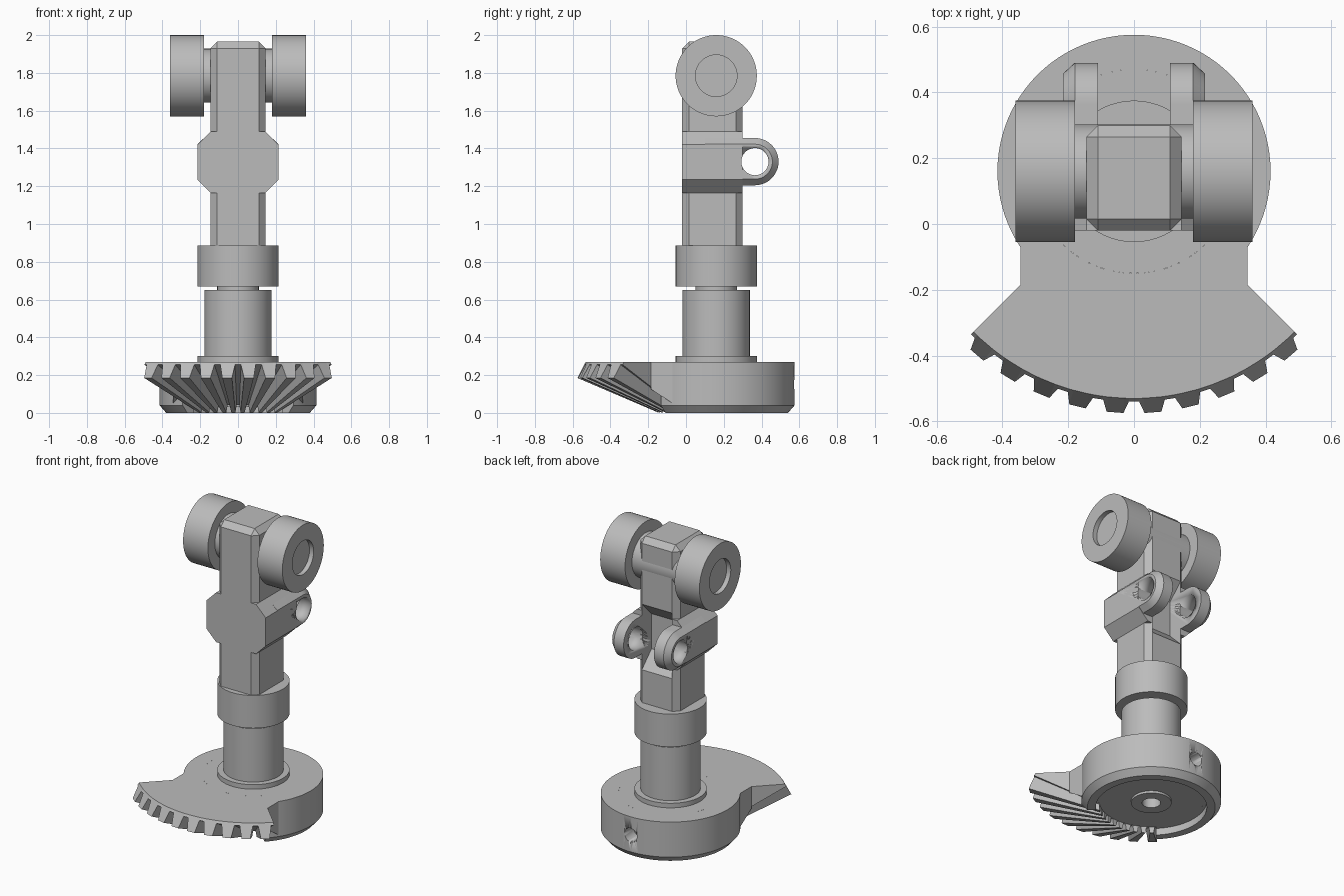
import bpy, bmesh, math
from mathutils import Matrix, Vector

if "Cube" in bpy.data.objects:
    bpy.data.objects.remove(bpy.data.objects["Cube"])

CY = 0.16  # y of the column axis
grey = bpy.data.materials.new("plain_grey")
grey.diffuse_color = (0.5, 0.5, 0.5, 1)
grey.use_nodes = True
grey.node_tree.nodes["Principled BSDF"].inputs["Base Color"].default_value = grey.diffuse_color


def finish(name, bm, smooth=True):
    bmesh.ops.remove_doubles(bm, verts=bm.verts, dist=1e-5)
    bmesh.ops.recalc_face_normals(bm, faces=bm.faces)
    me = bpy.data.meshes.new(name)
    bm.to_mesh(me)
    bm.free()
    me.materials.append(grey)
    ob = bpy.data.objects.new(name, me)
    bpy.context.collection.objects.link(ob)
    bpy.ops.object.select_all(action='DESELECT')
    ob.select_set(True)
    bpy.context.view_layer.objects.active = ob
    if smooth:
        bpy.ops.object.shade_smooth_by_angle(angle=math.radians(25))
    return ob


def loft(name, rings, closed=False, smooth=True):
    """Skin between equal-length closed rings; cap the ends unless closed."""
    bm = bmesh.new()
    vs = [[bm.verts.new(p) for p in r] for r in rings]
    pairs = list(zip(vs, vs[1:]))
    if closed:
        pairs.append((vs[-1], vs[0]))
    else:
        bm.faces.new(vs[0])
        bm.faces.new(vs[-1])
    for a, b in pairs:
        for i in range(len(a)):
            j = (i + 1) % len(a)
            bm.faces.new((a[i], a[j], b[j], b[i]))
    return finish(name, bm, smooth)


def polar(deg, r, z):
    """Point around the column axis; angle 0 is the front."""
    a = math.radians(deg)
    return (r * math.sin(a), CY - r * math.cos(a), z)


def revolve(name, prof, start=0, sweep=360, n=72):
    full = sweep == 360
    angles = [start + sweep * i / n for i in range(n if full else n + 1)]
    return loft(name, [[polar(a, r, z) for r, z in prof] for a in angles], full)


def cylinder(name, centre, r, length, axis, n=48):
    bm = bmesh.new()
    rot = Vector((0, 0, 1)).rotation_difference(Vector(axis)).to_matrix().to_4x4()
    bmesh.ops.create_cone(bm, cap_ends=True, segments=n, radius1=r, radius2=r,
                          depth=length, matrix=Matrix.Translation(centre) @ rot)
    return finish(name, bm)


def cut(ob, *cutters):
    bpy.context.view_layer.objects.active = ob
    for c in cutters:
        m = ob.modifiers.new("cut", 'BOOLEAN')
        m.operation, m.solver, m.object = 'DIFFERENCE', 'EXACT', c
        bpy.ops.object.modifier_apply(modifier=m.name)


# Base hub with underside boss and blind centre hole
revolve("base_hub", [(0, .27), (.31, .27), (.31, .045), (.12, .045), (.12, .03),
                     (.055, .03), (.055, .15), (0, .15)])
# Base rim, open at the front where the gear sector sits
rim = revolve("base_rim", [(.31, .27), (.415, .27), (.415, .04), (.38, 0),
                           (.33, 0), (.33, .045), (.31, .045)], 45, 270)
set_hole = cylinder("set_hole_cutter", (0, CY + .415, .15), .045, .19, (0, 1, 0))
cut(rim, set_hole)

# Bevel gear sector: tooth outline on the back cone, tapering to an apex
APEX, ROOT, TIP, INNER = -.13, (.70, .255), (.735, .185), .31


def gear_section(deg, outer):
    r, z = outer
    zi = APEX + (z - APEX) * INNER / r
    return [polar(deg, .69, .27), polar(deg, r, z),
            polar(deg, INNER, zi), polar(deg, INNER, .27)]


sections = [gear_section(-45, ROOT)]
for i in range(10):
    mid = -40.5 + 9 * i
    for off, pt in ((-3.2, ROOT), (-2, TIP), (2, TIP), (3.2, ROOT)):
        sections.append(gear_section(mid + off, pt))
sections.append(gear_section(45, ROOT))
loft("gear_sector", sections, smooth=False)

# Straight cheeks joining the sector to the rim
for s, side in ((-1, "left"), (1, "right")):
    plan = [(.2, -.04, .05), (.345, -.185, .125), (.345, -.07, .05)]
    loft("sector_cheek_" + side, [[(s * x, y, z) for x, y, z in plan],
                                  [(s * x, y, .27) for x, y, _ in plan]], smooth=False)

# Column: foot collar, shaft, neck, upper ring
revolve("column", [(0, .27), (.215, .27), (.215, .30), (.178, .30), (.178, .65),
                   (.11, .65), (.11, .67), (.215, .67), (.215, .885), (0, .885)])

# Chamfered square post
bm = bmesh.new()
bmesh.ops.create_cube(bm, size=1, matrix=Matrix.Translation((0, .14, 1.3825))
                      @ Matrix.Diagonal((.29, .32, 1.165, 1)))
bmesh.ops.bevel(bm, geom=bm.edges[:], offset=.035, segments=1, affect='EDGES')
post = finish("post", bm, False)

# Wider waist of the post
half = [(.145, 1.165), (.215, 1.235), (.215, 1.42), (.145, 1.49)]
outline = half + [(-x, z) for x, z in reversed(half)]
waist = loft("waist", [[(x, y, z) for x, z in outline] for y in (-.02, .30)], smooth=False)

# Slope-ended notch in the back, and the pin hole
notch_side = [(.20, 1.20), (.32, 1.08), (.32, 1.55), (.20, 1.43)]
notch = loft("notch_cutter", [[(x, y, z) for y, z in notch_side] for x in (-.11, .11)],
             smooth=False)
EY, EZ = .365, 1.33
pin = cylinder("pin_hole_cutter", (0, EY, EZ), .072, 1, (1, 0, 0))
cut(post, notch, pin)
cut(waist, notch, pin)


# Two pierced ears with a chamfered outer rim
def ear_ring(x, r):
    arc = [math.radians(-90 + 180 * i / 24) for i in range(25)]
    pts = [(x, EY + r * math.cos(a), EZ + r * math.sin(a)) for a in arc]
    return pts + [(x, .1, EZ + r), (x, .1, EZ - r)]


for s, side in ((-1, "left"), (1, "right")):
    ear = loft("ear_" + side, [ear_ring(s * .11, .125), ear_ring(s * .18, .125),
                               ear_ring(s * .215, .0925)])
    cut(ear, pin)

# Axle and two rollers with recessed outer faces
WZ = 1.785
cylinder("axle", (0, CY, WZ), .143, .38, (1, 0, 0), 64)
roller = [(.18, 0), (.18, .215), (.36, .215), (.36, .11), (.33, .11), (.33, 0)]
for s, side in ((-1, "left"), (1, "right")):
    turns = [2 * math.pi * i / 72 for i in range(72)]
    loft("roller_" + side, [[(s * x, CY + r * math.cos(a), WZ + r * math.sin(a))
                             for x, r in roller] for a in turns], closed=True)

for helper in (set_hole, notch, pin):
    bpy.data.objects.remove(helper)
